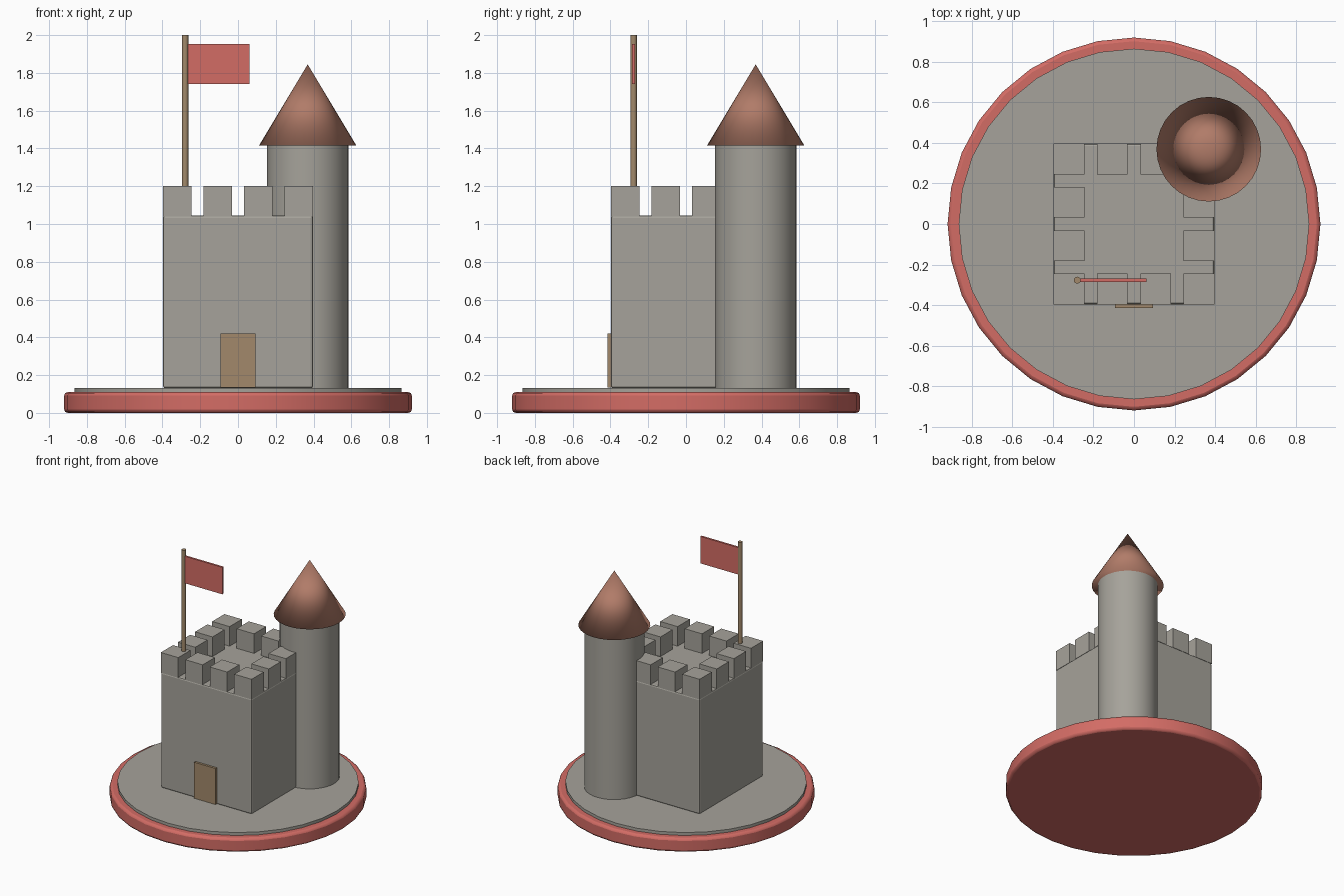
import bpy
import math

if "Cube" in bpy.data.objects:
    bpy.data.objects.remove(bpy.data.objects["Cube"])


def material(name, rgb):
    m = bpy.data.materials.new(name)
    m.diffuse_color = (*rgb, 1.0)
    m.use_nodes = True
    m.node_tree.nodes["Principled BSDF"].inputs["Base Color"].default_value = m.diffuse_color
    return m


STONE = material("grey stone", (0.38, 0.365, 0.325))
RED = material("red", (0.65, 0.15, 0.13))
ROOF = material("terracotta roof", (0.44, 0.20, 0.14))
WOOD = material("brown wood", (0.36, 0.25, 0.145))


def finish(name, mat, bevel=0.0, segments=2):
    ob = bpy.context.object
    ob.name = name
    ob.data.materials.append(mat)
    if bevel:
        mod = ob.modifiers.new("rounded edges", "BEVEL")
        mod.width, mod.segments = bevel, segments
        mod.limit_method = "ANGLE"
    return ob


def box(name, lo, hi, mat, bevel=0.0):
    centre = [(a + b) / 2 for a, b in zip(lo, hi)]
    bpy.ops.mesh.primitive_cube_add(size=1, location=centre)
    bpy.context.object.scale = [b - a for a, b in zip(lo, hi)]
    bpy.ops.object.transform_apply(location=False, rotation=False, scale=True)
    return finish(name, mat, bevel)


def cylinder(name, x, y, r, z0, z1, mat, sides=32, bevel=0.0, smooth=True):
    bpy.ops.mesh.primitive_cylinder_add(vertices=sides, radius=r, depth=z1 - z0,
                                        location=(x, y, (z0 + z1) / 2))
    if smooth:
        bpy.ops.object.shade_smooth_by_angle(angle=math.radians(40))
    return finish(name, mat, bevel)


# Round base with a thin stone ground disc
cylinder("base_rim", 0, 0, 0.92, 0, 0.11, RED, bevel=0.018)
cylinder("ground_disc", 0, 0, 0.865, 0.10, 0.133, STONE)
bpy.ops.object.shade_smooth()

# Square keep
H = 0.397
box("keep", (-H, -H, 0.13), (H, H, 1.045), STONE, bevel=0.012)

# Battlements: four blocks per side around the roof edge
S = 0.152
step = (2 * H - S) / 3
for i in range(4):
    for j in range(4):
        if i in (0, 3) or j in (0, 3):
            x, y = -H + i * step, -H + j * step
            box(f"merlon_{i}_{j}", (x, y, 1.04), (x + S, y + S, 1.2), STONE)

# Door on the front wall
box("door", (-0.093, -0.415, 0.135), (0.093, -0.38, 0.42), WOOD)

# Corner tower with conical roof
T = 0.369
cylinder("tower", T, T, 0.215, 0.12, 1.42, STONE)
bpy.ops.mesh.primitive_cone_add(vertices=32, radius1=0.258, depth=0.43,
                                location=(T, T, 1.415 + 0.215))
bpy.ops.object.shade_smooth()
finish("tower_roof", ROOF)

# Flag and pole
cylinder("flag_pole", -0.28, -0.277, 0.017, 1.05, 2.0, WOOD, sides=12)
box("flag", (-0.28, -0.285, 1.74), (0.062, -0.269, 1.953), RED)
